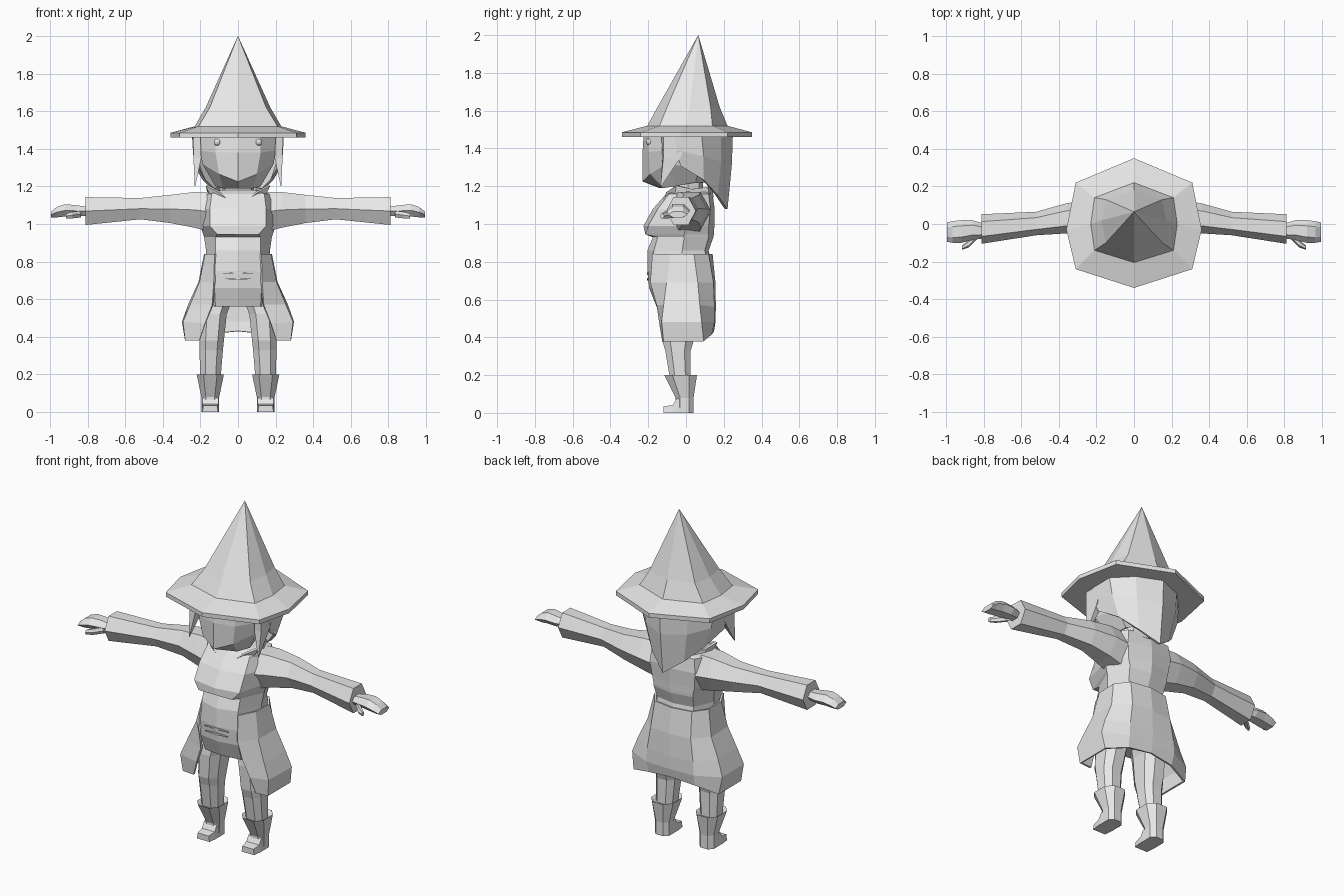
import bpy, bmesh, math
from mathutils import Vector

grey = bpy.data.materials.new("plain_grey")
grey.diffuse_color = (0.8, 0.8, 0.8, 1)


def loft(name, rings, closed=True, caps=True, thick=0):
    """Skin a list of equal-length point rings."""
    bm = bmesh.new()
    rows = [[bm.verts.new(p) for p in r] for r in rings]
    n = len(rows[0])
    for a, b in zip(rows, rows[1:]):
        for i in range(n if closed else n - 1):
            j = (i + 1) % n
            bm.faces.new((a[i], a[j], b[j], b[i]))
    if closed and caps:
        bm.faces.new(rows[0])
        bm.faces.new(rows[-1])
    bmesh.ops.remove_doubles(bm, verts=bm.verts, dist=0.0005)
    bmesh.ops.recalc_face_normals(bm, faces=bm.faces)
    me = bpy.data.meshes.new(name)
    bm.to_mesh(me)
    bm.free()
    me.materials.append(grey)
    ob = bpy.data.objects.new(name, me)
    bpy.context.collection.objects.link(ob)
    if thick:
        m = ob.modifiers.new("thickness", 'SOLIDIFY')
        m.thickness, m.offset = thick, 0
    return ob


def sym(half, z=None):
    """Half outline from front to back, mirrored into a whole one."""
    pts = [p if z is None else (p[0], p[1], z) for p in half]
    left = [(-x, y, h) for x, y, h in reversed(pts) if x > 1e-6]
    return pts + left


def hexring(s, x, y0, y1, z0, z1):
    """Six-sided limb section across x."""
    ym, dy, zm = (y0 + y1) / 2, (y1 - y0) / 4, (z0 + z1) / 2
    return [(s * x, y0, zm), (s * x, ym - dy, z1), (s * x, ym + dy, z1),
            (s * x, y1, zm), (s * x, ym + dy, z0), (s * x, ym - dy, z0)]


def legring(s, z, x0, x1, y0, y1, c=0.25):
    """Eight-sided upright section with cut corners."""
    dx, dy = (x1 - x0) * c, (y1 - y0) * c
    return [(s * x, y, z) for x, y in (
        (x0 + dx, y0), (x1 - dx, y0), (x1, y0 + dy), (x1, y1 - dy),
        (x1 - dx, y1), (x0 + dx, y1), (x0, y1 - dy), (x0, y0 + dy))]


# Hat: eight-sided brim and a bent cone
brim = [(0, -.34), (.31, -.24), (.36, -.03), (.31, .22), (0, .35)]
base = [(0, -.205), (.21, -.14), (.23, .0), (.21, .14), (0, .22)]
bend = [(0, -.15), (.15, -.1), (.172, .02), (.15, .13), (0, .178)]
apex = [(x * .002, .065 + y * .002) for x, y in base]
loft("hat", [sym(brim, 1.46), sym(brim, 1.485), sym(base, 1.52),
             sym(bend, 1.62), sym(apex, 2.0)])

# Head with a pointed jaw
loft("head", [
    sym([(0, -.225), (.12, -.195), (.2, -.11), (.21, .08), (0, .2)], 1.465),
    sym([(0, -.23, 1.38), (.12, -.2, 1.38), (.2, -.11, 1.39), (.2, .08, 1.38), (0, .19, 1.38)]),
    sym([(0, -.23, 1.225), (.1, -.19, 1.265), (.19, -.1, 1.32), (.17, .07, 1.29), (0, .17, 1.27)]),
    sym([(0, -.14, 1.19), (.08, -.12, 1.19), (.12, -.06, 1.2), (.1, .05, 1.22), (0, .1, 1.22)])])
loft("neck", [sym([(0, -.07), (.07, -.05), (.085, .01), (.06, .07), (0, .09)], z)
              for z in (1.1, 1.26)])

# Hair: pointed wedge down the back
loft("back_hair", [
    sym([(.235, -.06), (.237, .08), (.14, .18), (0, .24)], 1.47),
    sym([(.232, -.05, 1.39), (.225, .09, 1.36), (.13, .18, 1.33), (0, .235, 1.32)]),
    sym([(.225, -.03, 1.31), (.18, .09, 1.235), (.1, .16, 1.155), (0, .212, 1.08)])],
    closed=False, thick=.016)

# Collar standing open at the front
loft("collar", [
    sym([(.06, -.11, 1.14), (.13, -.06, 1.13), (.15, .03, 1.13), (.1, .12, 1.14), (0, .14, 1.14)]),
    sym([(.1, -.1, 1.17), (.165, -.05, 1.205), (.14, .03, 1.185), (.1, .11, 1.195), (0, .13, 1.2)])],
    closed=False, thick=.014)

# Tunic body with chest
B = [  # height, then outline from front to back
    (.56, (0, -.155), (.12, -.14), (.17, -.03), (.13, .09), (0, .12)),
    (.66, (0, -.195), (.125, -.175), (.185, -.03), (.13, .12), (0, .14)),
    (.75, (0, -.205), (.125, -.18), (.175, -.02), (.13, .12), (0, .14)),
    (.86, (0, -.205), (.12, -.17), (.17, -.02), (.12, .1), (0, .12)),
    (.93, (0, -.175), (.12, -.15), (.18, -.01), (.13, .12), (0, .145)),
    (.945, (0, -.215), (.11, -.215), (.185, -.01), (.13, .12), (0, .148)),
    (.99, (0, -.225), (.15, -.2), (.2, 0), (.14, .12), (0, .15)),
    (1.08, (0, -.175), (.15, -.15), (.21, 0), (.15, .13), (0, .152)),
    (1.16, (0, -.105), (.14, -.09), (.2, .01), (.14, .12), (0, .14)),
    (1.18, (0, -.07), (.09, -.05), (.11, .01), (.08, .09), (0, .1))]
loft("tunic", [sym(r[1:], r[0]) for r in B])

# Flared coat tail, open in front
loft("coat_tail", [
    sym([(.12, -.175), (.17, -.08), (.175, .04), (.12, .115), (0, .135)], .84),
    sym([(.125, -.185), (.2, -.1), (.205, .06), (.13, .14), (0, .15)], .69),
    sym([(.135, -.15, .57), (.25, -.115, .57), (.26, .07, .57), (.15, .145, .56), (0, .152, .56)]),
    sym([(.175, -.135, .47), (.288, -.125, .48), (.293, .08, .48), (.155, .145, .48), (0, .15, .48)]),
    sym([(.205, -.12, .38), (.277, -.115, .38), (.277, .09, .38), (.15, .13, .415), (0, .142, .43)])],
    closed=False, thick=.012)

# Creases on the belly
for i, (z, w) in enumerate(((.738, .08), (.708, .075))):
    loft(f"crease_{i}", [
        [(-w, y, z), (0, y, z - .006), (w, y, z), (0, y, z + .006)] for y in (-.198, -.207)])

for s, side in ((1, "left"), (-1, "right")):
    # Eye beads
    bpy.ops.mesh.primitive_uv_sphere_add(segments=10, ring_count=6, radius=.02,
                                         location=(s * .11, -.192, 1.435))
    eye = bpy.context.object
    eye.name = side + "_eye"
    eye.data.materials.append(grey)

    # Side lock of hair
    loft(side + "_hair_lock", [
        [(s * x, y, z) for x, y, z in r] for r in (
            ((.2, -.13, 1.465), (.238, -.12, 1.465), (.238, .01, 1.465), (.2, .01, 1.465)),
            ((.195, -.125, 1.35), (.237, -.12, 1.35), (.237, -.03, 1.35), (.2, -.03, 1.35)),
            ((.228, -.135, 1.2), (.23, -.135, 1.2), (.23, -.13, 1.2), (.228, -.13, 1.2)))])

    # Sleeve
    loft(side + "_sleeve", [
        hexring(s, .15, -.1, .13, .96, 1.17), hexring(s, .23, -.085, .13, .98, 1.17),
        hexring(s, .36, -.05, .11, 1.005, 1.155), hexring(s, .52, -.06, .065, 1.025, 1.138),
        hexring(s, .81, -.105, .052, .995, 1.143)])

    # Hand and thumb
    loft(side + "_hand", [
        hexring(s, .79, -.075, .0, 1.045, 1.09), hexring(s, .86, -.085, .02, 1.04, 1.1),
        hexring(s, .92, -.1, .02, 1.04, 1.105), hexring(s, .965, -.1, .015, 1.035, 1.09),
        hexring(s, .995, -.095, .008, 1.035, 1.065)])
    loft(side + "_thumb", [
        hexring(s, .835, -.08, -.04, 1.035, 1.07), hexring(s, .88, -.125, -.085, 1.03, 1.065),
        hexring(s, .915, -.137, -.115, 1.03, 1.055)])

    # Trouser leg
    loft(side + "_leg", [
        legring(s, .6, .03, .19, -.12, .09), legring(s, .52, .06, .2, -.13, .07),
        legring(s, .38, .075, .205, -.125, .04), legring(s, .33, .08, .205, -.11, .025),
        legring(s, .15, .095, .2, -.08, .025)])

    # Boot shaft with flared open cuff, and foot
    loft(side + "_boot", [
        legring(s, .185, .095, .2, -.08, .03), legring(s, .2, .075, .22, -.115, .058),
        legring(s, .08, .1, .195, -.055, .04), legring(s, .0, .1, .195, -.055, .04)])
    loft(side + "_foot", [
        [(s * x, y, z) for x, z in ((.1 + d, 0), (.195 - d, 0), (.19 - d, h), (.105 + d, h))]
        for y, h, d in ((.0, .085, 0), (-.05, .075, 0), (-.07, .042, 0), (-.118, .034, .006))])
